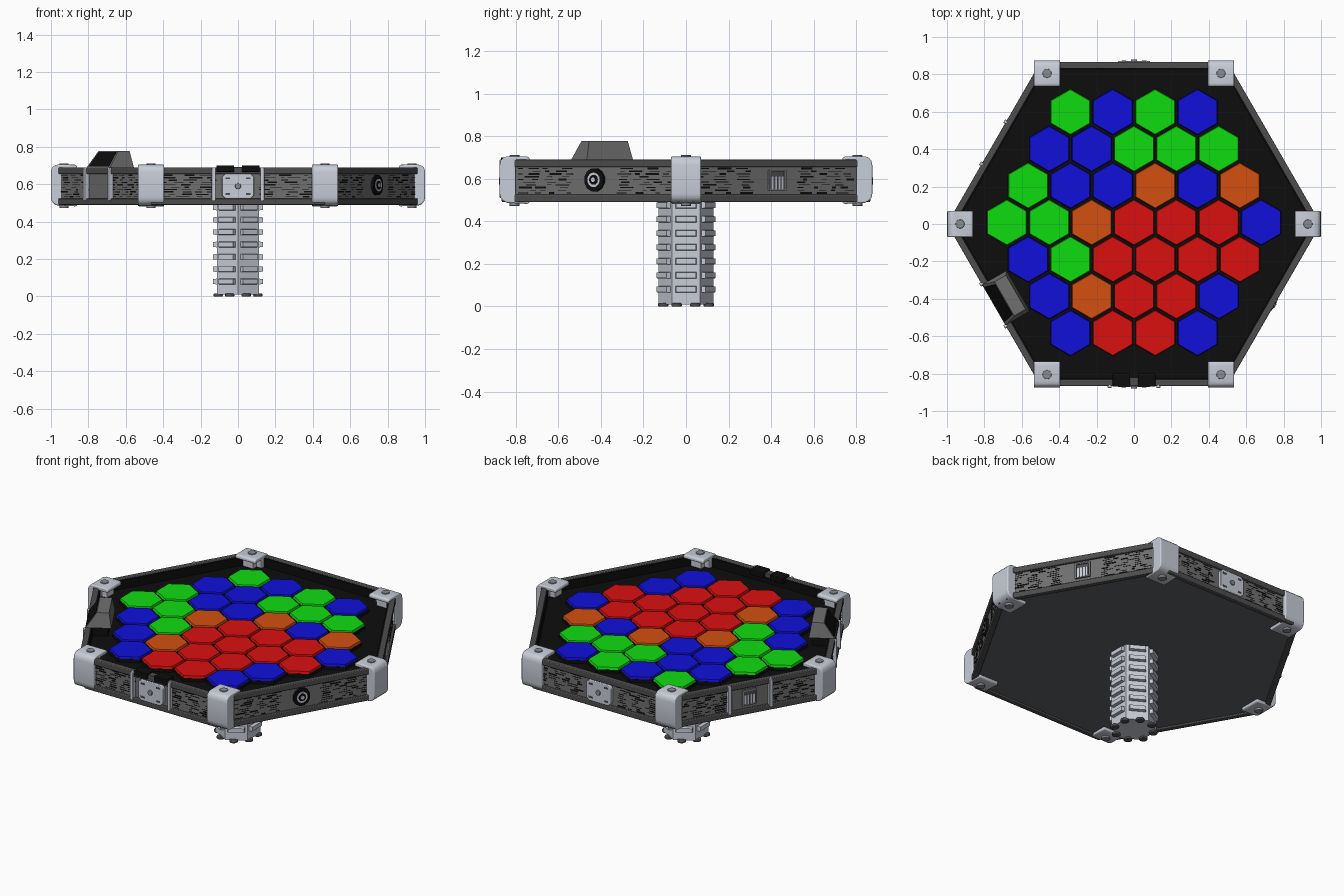
import bpy, bmesh, random
from math import sin, cos, pi, radians
from mathutils import Matrix

if "Cube" in bpy.data.objects:
    bpy.data.objects.remove(bpy.data.objects["Cube"])

random.seed(4)


def material(name, r, g, b):
    m = bpy.data.materials.new(name)
    m.diffuse_color = (r, g, b, 1)
    m.use_nodes = True
    m.node_tree.nodes["Principled BSDF"].inputs["Base Color"].default_value = m.diffuse_color
    return m


BLACK = material("black", .004, .004, .004)
RAIL = material("rail_grey", .075, .075, .075)
PANEL = material("panel_grey", .16, .16, .16)
LIGHT = material("light_grey", .58, .61, .68)
MID = material("mid_grey", .25, .26, .28)
UNDER = material("under_grey", .115, .125, .13)
TILE = {"G": material("green", .005, .72, .005), "B": material("blue", .005, .005, .7),
        "R": material("red", .7, .005, .005), "O": material("orange", .66, .08, .005)}


def rect(x0, x1, y0, y1):
    return [(x0, y0), (x1, y0), (x1, y1), (x0, y1)]


def ngon(n, r, start=0.0, cx=0.0, cy=0.0, sy=1.0):
    return [(cx + r * cos(start + 2 * pi * i / n), cy + sy * r * sin(start + 2 * pi * i / n)) for i in range(n)]


def chamfered(cx, cy, w, h, c):
    q = [(w, h - c), (w - c, h), (c - w, h), (-w, h - c), (-w, c - h), (c - w, -h), (w - c, -h), (w, c - h)]
    return [(cx + x, cy + y) for x, y in q]


def build(name, parts, mat, frame=Matrix(), bevel=0, smooth=False):
    """Each part is (outline, low, high[, top outline]) extruded along the frame's z."""
    bm = bmesh.new()
    for outline, lo, hi, *top in parts:
        a = [bm.verts.new((x, y, lo)) for x, y in outline]
        b = [bm.verts.new((x, y, hi)) for x, y in (top[0] if top else outline)]
        bm.faces.new(a)
        bm.faces.new(b)
        for i in range(len(a)):
            j = (i + 1) % len(a)
            bm.faces.new((a[i], a[j], b[j], b[i]))
    bm.transform(frame)
    bmesh.ops.recalc_face_normals(bm, faces=bm.faces)
    me = bpy.data.meshes.new(name)
    bm.to_mesh(me)
    bm.free()
    me.materials.append(mat)
    ob = bpy.data.objects.new(name, me)
    bpy.context.collection.objects.link(ob)
    if bevel:
        mod = ob.modifiers.new("bevel", "BEVEL")
        mod.width, mod.segments, mod.limit_method = bevel, 3, 'ANGLE'
    if smooth:
        bpy.ops.object.select_all(action='DESELECT')
        ob.select_set(True)
        bpy.context.view_layer.objects.active = ob
        bpy.ops.object.shade_smooth_by_angle(angle=radians(40))
    return ob


UPRIGHT = Matrix.Rotation(pi / 2, 4, 'X')


def side(k):
    """Frame of wall k: x along the wall, y up, z outward. 0 is the front, counting anticlockwise."""
    return Matrix.Rotation(k * pi / 3, 4, 'Z') @ UPRIGHT


# Table body and black playing floor
build("underside_slab", [(ngon(6, .965), .5, .61)], UNDER)
build("playing_floor", [(ngon(6, .96), .61, .63)], BLACK)

# Six walls: rails, recessed panel, inner lining, carved slits
for k in range(6):
    f = side(k)
    build(f"wall_rails_{k}", [(rect(-.465, .465, .655, .69), .832, .866),
                              (rect(-.465, .465, .49, .525), .832, .866)], RAIL, f, .005)
    build(f"wall_panel_{k}", [(rect(-.465, .465, .52, .66), .834, .852)], PANEL, f)
    build(f"wall_lining_{k}", [(rect(-.475, .475, .62, .684), .824, .834)], BLACK, f)
    slits = []
    for row in range(10):
        z = .533 + row * .0128
        for s in (-1, 1):
            t = .11 + random.uniform(0, .05)
            while t < .4:
                n = random.uniform(.02, .075)
                e = min(t + n, .42)
                h = random.choice((.0015, .002, .004))
                slits.append((rect(*sorted((s * t, s * e)), z - h, z + h), .848, .8535))
                t = e + random.uniform(.015, .08)
    build(f"wall_slits_{k}", slits, BLACK, f)

# Corner clamps: C-shaped, with inner leg and bolts
C = [(-.07, .68), (-.07, .698), (-.06, .705), (.035, .705), (.054, .699), (.066, .685), (.07, .665),
     (.07, .53), (.066, .51), (.054, .496), (.035, .487), (-.06, .482), (-.07, .487), (-.07, .505),
     (-.005, .505), (-.005, .68)]
for i in range(6):
    x, y = .93 * cos(i * pi / 3), .93 * sin(i * pi / 3)
    turn = (0, 90, 90, 180, -90, -90)[i]
    spot = Matrix.Translation((x, y, 0)) @ Matrix.Rotation(radians(turn), 4, 'Z')
    build(f"corner_clamp_{i}", [(C, -.07, .07)], LIGHT, spot @ UPRIGHT, .01, True)
    build(f"clamp_leg_{i}", [(rect(-.04, .0, -.035, .035), .6, .69)], LIGHT, spot)
    build(f"clamp_bolts_{i}", [(ngon(16, .024), .7, .711), (ngon(16, .024), .472, .49)], MID, spot, .003, True)

# Coloured hexagonal tiles on black bases
rows = ["GBGB", "BBGGG", "GBBOBO", "GGORRRB", "BGRRRR", "BORRB", "BRRB"]
for j, row in enumerate(rows):
    y = .008 + (3 - j) * .197
    for i, c in enumerate(row):
        x = (i - (len(row) - 1) / 2) * .2265
        build(f"tile_base_{j}_{i}", [(ngon(6, .125, pi / 2, x, y), .625, .65)], BLACK)
        build(f"tile_{j}_{i}", [(ngon(6, .123, pi / 2, x, y), .65, .664, ngon(6, .119, pi / 2, x, y))], TILE[c])

# Hexagonal column with raised slats and feet
build("column", [(ngon(6, .13, pi / 2), .01, .51)], LIGHT)
for k in range(6):
    build(f"column_slats_{k}", [(rect(-.05, .05, z - .016, z + .016), .108, .133,
                                 rect(-.047, .047, z - .013, z + .013))
                                for z in [.08 + .066 * n for n in range(7)]], LIGHT, side(k + .5))
build("column_feet", [(ngon(16, .025, 0, .115 * cos(a), .115 * sin(a)), 0, .016)
                      for a in [pi / 8 + n * pi / 4 for n in range(8)]], RAIL, bevel=.005)

# Bolted plates on front and back walls
for k in (0, 3):
    f = side(k)
    build(f"bolted_plate_{k}", [(chamfered(0, .59, .086, .066, .018), .845, .872)], LIGHT, f, .004, True)
    build(f"plate_slots_{k}", [(rect(x - .013, x + .013, z - .005, z + .005), .868, .874)
                               for x in (-.055, .055) for z in (.548, .632)], RAIL, f)
    build(f"plate_bolt_{k}", [(ngon(16, .016, 0, 0, .59), .868, .88)], MID, f, .003, True)

# Pale upright bars beside the front, back-left and front-left fittings
for k in (0, 4, 5):
    build(f"upright_bars_{k}", [(chamfered(s * .13, .6, .011, .09, .006), .845, .876) for s in (-1, 1)],
          LIGHT, side(k), .003)

# Black clips on the front rail
build("rail_clips", [(rect(*t, .665, .701), .8, .87) for t in ((-.115, -.022), (.022, .115))], BLACK, side(0), .004)
build("clip_hinge", [(rect(-.022, .022, .67, .692), .82, .862)], RAIL, side(0))

# Round dial on the front-right wall
f = side(1)
build("dial_back", [(ngon(12, .053, pi / 12, 0, .595, 1.05), .845, .866)], BLACK, f)
build("dial_ring", [(ngon(24, .034, 0, 0, .595), .86, .869)], LIGHT, f)
build("dial_face", [(ngon(24, .023, 0, 0, .595), .86, .871)], BLACK, f)
build("dial_hub", [(ngon(16, .011, 0, 0, .595), .86, .875)], LIGHT, f)

# Slatted vents on the two back side walls
for k in (2, 4):
    f = side(k)
    build(f"vent_back_{k}", [(rect(-.046, .046, .545, .642), .845, .857)], RAIL, f)
    build(f"vent_frame_{k}", [(rect(-.046, -.038, .545, .642), .85, .864), (rect(.038, .046, .545, .642), .85, .864),
                              (rect(-.046, .046, .634, .642), .85, .864), (rect(-.046, .046, .545, .552), .85, .864)],
          MID, f)
    build(f"vent_slats_{k}", [(rect(x - .0055, x + .0055, .552, .61), .85, .862)
                              for x in (-.027, -.009, .009, .027)], LIGHT, f)

# Display housing on the front-left wall, with a sloping black screen
f = Matrix.Rotation(5 * pi / 3, 4, 'Z')
build("display_housing", [(rect(-.125, .125, -.862, -.715), .69, .778, rect(-.105, .105, -.8, -.73))], PANEL, f)
build("display_screen", [(rect(-.108, .108, -.862, -.84), .695, .773, rect(-.092, .092, -.807, -.785))], BLACK, f)
build("display_stand", [(rect(-.1, .1, -.83, -.735), .625, .69)], BLACK, f)
